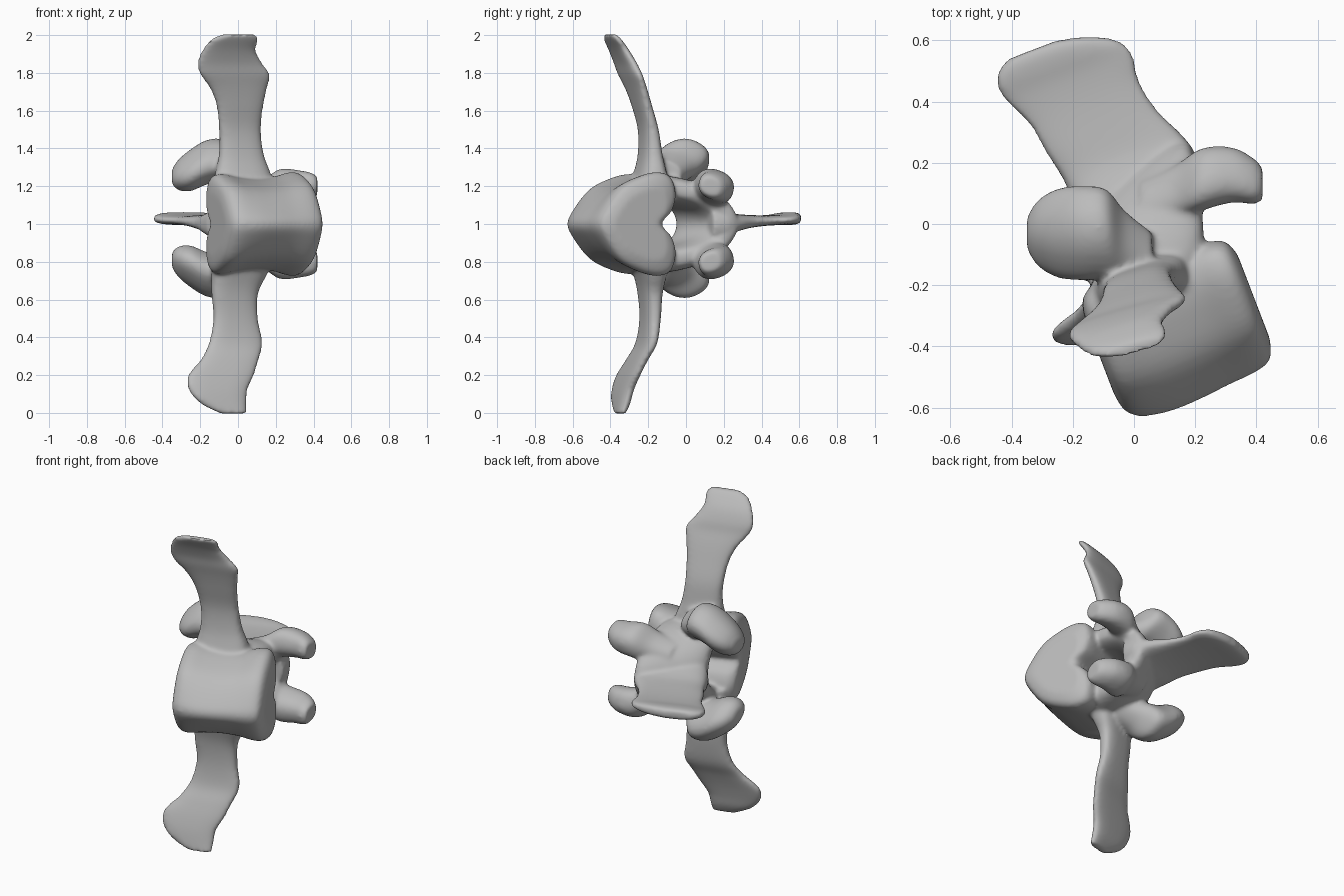
import bpy, bmesh, math
from mathutils import Vector

cube = bpy.data.objects.get("Cube")
if cube:
    bpy.data.objects.remove(cube, do_unlink=True)

bone = bpy.data.materials.new("bone_grey")
bone.use_nodes = True
bone.diffuse_color = (0.5, 0.5, 0.5, 1)
bone.node_tree.nodes["Principled BSDF"].inputs["Base Color"].default_value = (0.5, 0.5, 0.5, 1)

# The bone is turned about z: "along" runs end to end, "back" towards the spine tip
TURN = math.radians(21)
ALONG = Vector((math.cos(TURN), math.sin(TURN), 0))
BACK = Vector((-math.sin(TURN), math.cos(TURN), 0))
UP = Vector((0, 0, 1))
parts = []


def local(along, back, height):
    return ALONG * along + BACK * back + UP * (height + 1)


def spline(rows, closed=False, steps=4):
    """Smooth curve through rows of numbers."""
    rows = [Vector(row) for row in rows]
    count = len(rows)

    def pick(i):
        return rows[i % count] if closed else rows[max(0, min(i, count - 1))]

    result = []
    for i in range(count if closed else count - 1):
        before, start, end, after = (pick(i + k) for k in (-1, 0, 1, 2))
        for step in range(steps):
            t = step / steps
            result.append((start * 2 + (end - before) * t
                           + (before * 2 - start * 5 + end * 4 - after) * t ** 2
                           + (start * 3 - before - end * 3 + after) * t ** 3) / 2)
    return result if closed else result + [rows[-1]]


def loft(name, rings):
    """Skin a list of closed rings and cap both ends."""
    bm = bmesh.new()
    loops = [[bm.verts.new(p) for p in ring] for ring in rings]
    for low, high in zip(loops, loops[1:]):
        for i in range(len(low)):
            j = (i + 1) % len(low)
            bm.faces.new((low[i], low[j], high[j], high[i]))
    bm.faces.new(loops[0])
    bm.faces.new(loops[-1])
    bmesh.ops.recalc_face_normals(bm, faces=bm.faces)
    mesh = bpy.data.meshes.new(name)
    bm.to_mesh(mesh)
    bm.free()
    obj = bpy.data.objects.new(name, mesh)
    bpy.context.collection.objects.link(obj)
    parts.append(obj)


def oval(center, wide, thin, power=0.7, count=28):
    """Rounded-box ring spanned by two half axes."""
    ring = []
    for i in range(count):
        a = math.tau * i / count
        c, s = math.cos(a), math.sin(a)
        ring.append(center + wide * math.copysign(abs(c) ** power, c)
                    + thin * math.copysign(abs(s) ** power, s))
    return ring


# Body: heart-shaped section with a waist and domed ends
half = [(-.595, 0), (-.56, .08), (-.47, .19), (-.36, .248), (-.25, .275),
        (-.17, .25), (-.14, .16), (-.165, .07), (-.225, 0)]
heart = spline(half + [(b, -h) for b, h in reversed(half[1:-1])], closed=True)
rings = []
for along, tall, deep in spline((
        (-.26, .6, .6), (-.25, .82, .82), (-.225, .94, .95), (-.18, .96, 1.03), (-.1, .9, 1.08),
        (0, .87, 1.07), (.1, .9, 1.03), (.19, .99, 1), (.235, .99, .96), (.262, .9, .88),
        (.28, .7, .66))):
    rings.append([local(along, -.35 + (b + .35) * (deep if b < -.35 else min(deep, 1)), h * tall)
                  for b, h in heart])
loft("body", rings)

# Arch: pedicles and laminae swept round the canal, leaning in at one end
rings = []
for step in range(25):
    a = math.pi * (step / 24 - .5)
    c, s = math.cos(a), math.sin(a)
    spread = math.sqrt(abs(c))
    outward = (BACK * c + UP * s).normalized()
    rings.append(oval(local(.095 * spread - .03, .295 * c - .2, .19 * s),
                      ALONG * (.17 + .03 * spread) + BACK * .07 * c, outward * .07))
loft("arch", rings)

# Spinous process: thin plate with a thicker, rounded tip
rings = []
for back, start, end, thick, height in spline((
        (.06, -.15, .25, .11, 0), (.14, -.16, .27, .08, 0), (.22, -.165, .25, .052, .005),
        (.32, -.185, .205, .036, .013), (.43, -.205, .185, .028, .018),
        (.52, -.245, .195, .028, .022), (.58, -.258, .165, .033, .027),
        (.625, -.235, .08, .033, .03), (.65, -.19, -.02, .025, .03))):
    rings.append(oval(local((start + end) / 2, back, height),
                      ALONG * (end - start) / 2, UP * thick))
loft("spinous_process", rings)


def transverse(name, rows):
    """Curved plate; rows give height, x limits, middle y and half thickness."""
    slant = Vector((1, .28, 0))
    across = Vector((-.2, 1, 0))
    loft(name, [oval(Vector(((a + b) / 2, y, z)), slant * (b - a) / 2, across * t)
                for z, a, b, y, t in spline(rows)])


transverse("upper_transverse_process", [
    (1.15, -.14, .2, -.2, .1), (1.27, -.12, .17, -.19, .07), (1.37, -.1, .135, -.19, .05),
    (1.5, -.1, .12, -.2, .04), (1.63, -.115, .135, -.235, .035), (1.72, -.15, .155, -.265, .032),
    (1.79, -.2, .17, -.295, .03), (1.85, -.215, .13, -.32, .03), (1.92, -.19, .095, -.355, .03),
    (1.98, -.14, .11, -.39, .025), (2.005, -.08, .09, -.405, .018)])
transverse("lower_transverse_process", [
    (.85, -.14, .2, -.2, .1), (.73, -.14, .15, -.19, .07), (.63, -.14, .105, -.19, .05),
    (.5, -.13, .105, -.19, .04), (.37, -.155, .13, -.21, .035), (.28, -.2, .11, -.26, .032),
    (.2, -.265, .085, -.305, .032), (.12, -.26, .05, -.335, .032), (.05, -.2, .045, -.345, .03),
    (-.005, -.09, .045, -.35, .02)])


def articular(name, side, shift, wide, thin, rows):
    """Sideways lump; rows give x, y, height from the middle and size."""
    flip = Vector((1, 1, side))
    loft(name, [oval(Vector((x, y, 1 + side * h + shift)), Vector(wide) * flip * size,
                     Vector(thin) * flip * size, power=.85)
                for x, y, h, size in spline(rows)])


# Paired articular processes above and below the middle; the lower facet sits closer in
for side, label, shift in ((1, "upper", 0), (-1, "lower", .06)):
    articular(label + "_facet", side, shift, (0, .1, .09), (0, -.1, .06), [
        (.06, -.14, .25, .75), (-.03, -.09, .285, .9), (-.09, -.035, .335, 1),
        (-.17, -.03, .325, 1.04), (-.25, -.03, .285, .98), (-.315, -.03, .26, .72),
        (-.35, -.03, .25, .35)])
    articular(label + "_hook", side, 0, (0, .085, -.03), (0, .02, .075), [
        (.02, .06, .12, .9), (.13, .1, .15, 1), (.22, .145, .195, 1.15),
        (.32, .16, .2, 1.02), (.39, .14, .2, .85), (.42, .13, .2, .6)])

# Fuse the parts into one smooth bone
bpy.ops.object.select_all(action='DESELECT')
for obj in parts:
    obj.select_set(True)
vertebra = parts[0]
bpy.context.view_layer.objects.active = vertebra
bpy.ops.object.join()
vertebra.name = vertebra.data.name = "vertebra"
remesh = vertebra.modifiers.new("fuse", 'REMESH')
remesh.mode = 'VOXEL'
remesh.voxel_size = .011
soften = vertebra.modifiers.new("soften", 'SMOOTH')
soften.factor = .5
soften.iterations = 10
for name in ("fuse", "soften"):
    bpy.ops.object.modifier_apply(modifier=name)
vertebra.data.materials.clear()
vertebra.data.materials.append(bone)
bpy.ops.object.shade_smooth_by_angle(angle=math.radians(50))
